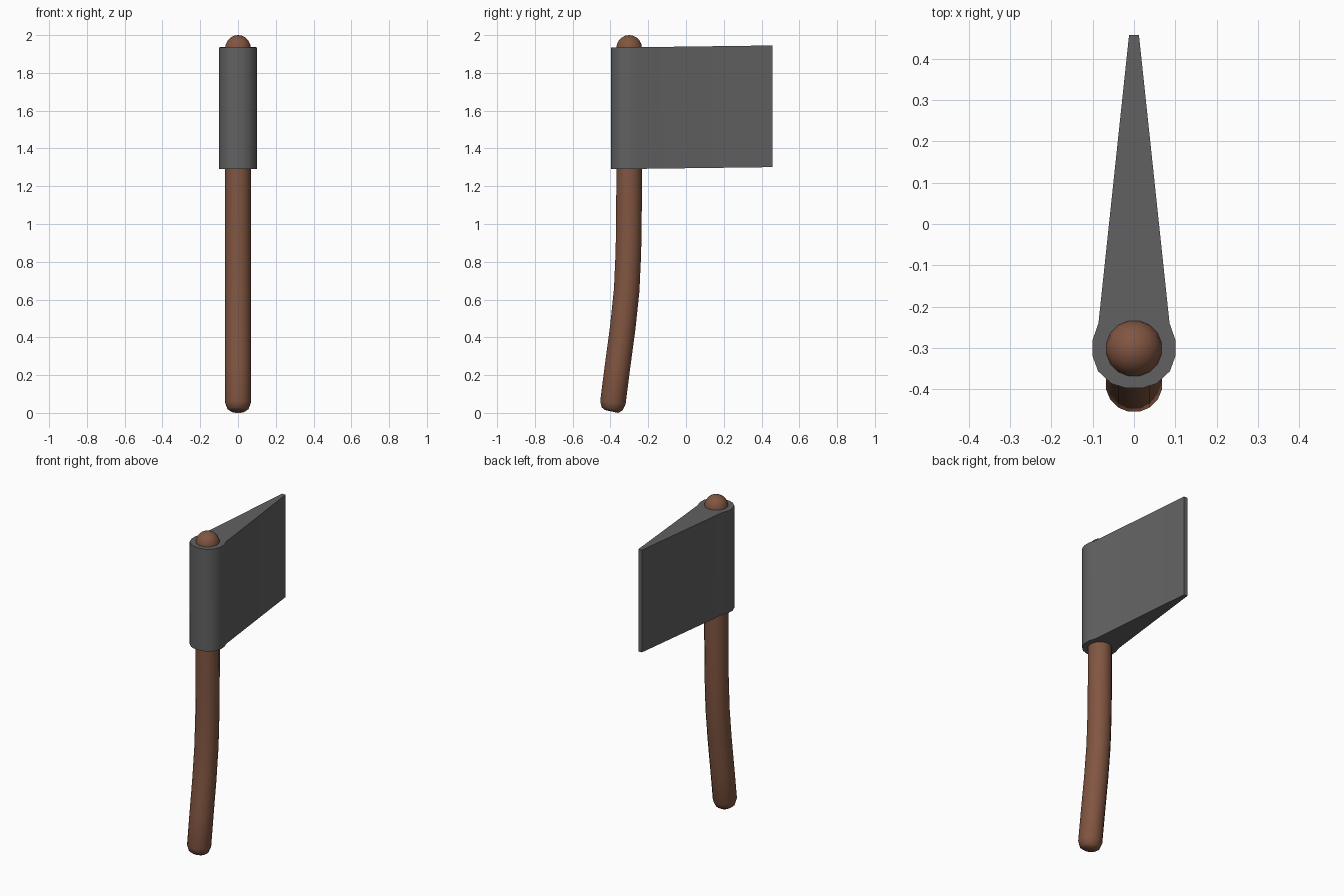
import bpy, bmesh, math
from mathutils import Vector

if "Cube" in bpy.data.objects:
    bpy.data.objects.remove(bpy.data.objects["Cube"])


def material(name, rgb):
    m = bpy.data.materials.new(name)
    m.diffuse_color = (*rgb, 1)
    m.use_nodes = True
    m.node_tree.nodes["Principled BSDF"].inputs["Base Color"].default_value = m.diffuse_color
    return m


def finish(bm, name, mat, angle):
    bmesh.ops.recalc_face_normals(bm, faces=bm.faces)
    me = bpy.data.meshes.new(name)
    bm.to_mesh(me)
    bm.free()
    ob = bpy.data.objects.new(name, me)
    bpy.context.collection.objects.link(ob)
    me.materials.append(mat)
    bpy.ops.object.select_all(action='DESELECT')
    ob.select_set(True)
    bpy.context.view_layer.objects.active = ob
    bpy.ops.object.shade_smooth_by_angle(angle=math.radians(angle))
    return ob


wood = material("brown wood", (0.22, 0.092, 0.053))
steel = material("dark grey steel", (0.12, 0.12, 0.12))

# Handle: tilted rings along a gently bent path: (y, z, radius)
R = 0.069
rings = [(-0.394, 0.008, 0.036), (-0.391, 0.022, 0.057), (-0.387, 0.055, R),
         (-0.362, 0.25, R), (-0.335, 0.45, R), (-0.314, 0.65, R),
         (-0.305, 0.85, R), (-0.302, 1.05, R), (-0.301, 1.3, R), (-0.301, 1.931, R)]
for i in range(1, 5):  # domed top
    a = math.radians(i * 18)
    rings.append((-0.301, 1.931 + R * math.sin(a), R * math.cos(a)))

bm = bmesh.new()
N = 16
loops = []
for i, (y, z, r) in enumerate(rings):
    p, q = rings[max(i - 1, 0)], rings[min(i + 1, len(rings) - 1)]
    t = Vector((0, q[0] - p[0], q[1] - p[1])).normalized()
    side = Vector((0, t.z, -t.y))
    loops.append([bm.verts.new(Vector((0, y, z)) + r * (
        Vector((math.cos(k * math.tau / N + math.pi / N), 0, 0))
        + side * math.sin(k * math.tau / N + math.pi / N))) for k in range(N)])
for a, b in zip(loops, loops[1:]):
    for k in range(N):
        bm.faces.new((a[k], a[(k + 1) % N], b[(k + 1) % N], b[k]))
bm.faces.new(loops[0])
tip = bm.verts.new((0, -0.301, 2.0))
for k in range(N):
    bm.faces.new((loops[-1][k], loops[-1][(k + 1) % N], tip))
# rest the bent end exactly on the ground
low = min(v.co.z for v in bm.verts)
for v in bm.verts:
    if v.co.z < 0.1:
        v.co.z -= low
finish(bm, "handle", wood, 50)

# Axe head: round eye and tapering wedge, extruded upwards
half = [(0.02, -0.397), (0.055, -0.386), (0.087, -0.356), (0.1, -0.32),
        (0.1, -0.28), (0.086, -0.24), (0.012, 0.457)]
outline = half + [(-x, y) for x, y in reversed(half)]
bm = bmesh.new()


def rim(z):
    # the head leans up very slightly towards the cutting edge
    return [bm.verts.new((x, y, z + 0.013 * (y + 0.4))) for x, y in outline]


bottom, top = rim(1.29), rim(1.934)
bm.faces.new(bottom)
bm.faces.new(top)
n = len(outline)
for k in range(n):
    bm.faces.new((bottom[k], bottom[(k + 1) % n], top[(k + 1) % n], top[k]))
finish(bm, "axe_head", steel, 40)
